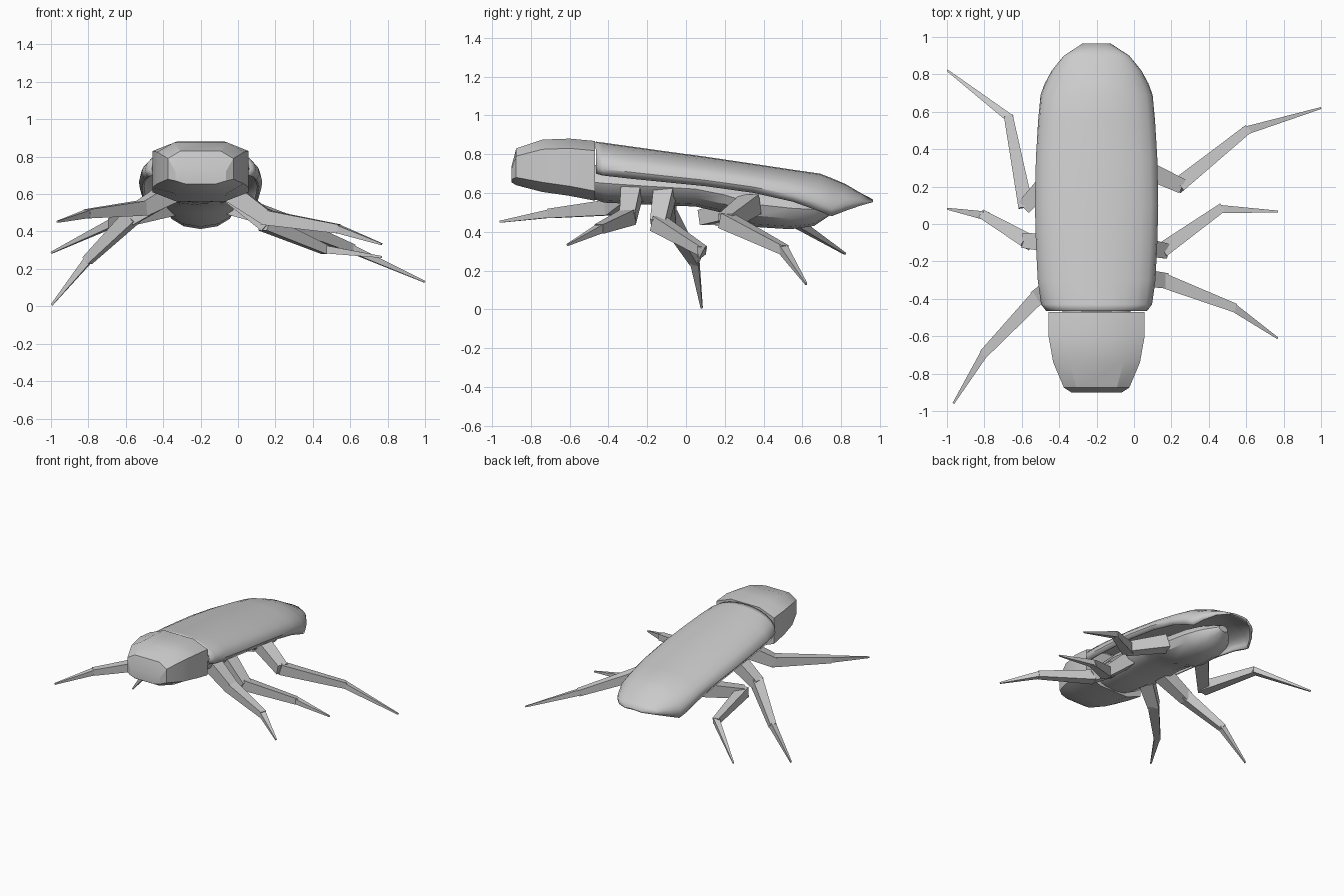
import bpy, bmesh, math
from mathutils import Vector, Matrix

if "Cube" in bpy.data.objects:
    bpy.data.objects.remove(bpy.data.objects["Cube"])

CX = -0.2  # the body sits left of the leg span's centre


def finish(name, bm, angle=None):
    bmesh.ops.recalc_face_normals(bm, faces=bm.faces)
    me = bpy.data.meshes.new(name)
    bm.to_mesh(me)
    bm.free()
    ob = bpy.data.objects.new(name, me)
    bpy.context.collection.objects.link(ob)
    if angle:
        bpy.ops.object.select_all(action='DESELECT')
        ob.select_set(True)
        bpy.context.view_layer.objects.active = ob
        bpy.ops.object.shade_smooth_by_angle(angle=math.radians(angle))
    return ob


def loft(rings, closed=True):
    bm = bmesh.new()
    rows = [[bm.verts.new(p) for p in ring] for ring in rings]
    n = len(rows[0])
    for a, b in zip(rows, rows[1:]):
        for i in range(n if closed else n - 1):
            j = (i + 1) % n
            bm.faces.new((a[i], a[j], b[j], b[i]))
    if closed:
        bm.faces.new(rows[0])
        bm.faces.new(rows[-1])
    return bm


# Head and thorax: octagonal sections (y, half width, bottom, top, corner drop)
def octagon(y, w, lo, hi, c):
    f = w * 0.5 if w > 0.24 else w * 0.62
    half = [(f, hi), (w, hi - c), (w, lo + c), (f, lo)]
    pts = half + [(-x, z) for x, z in reversed(half)]
    return [(CX + x, y, z) for x, z in pts]


head = [(-0.90, 0.135, 0.655, 0.735, 0.015), (-0.875, 0.175, 0.64, 0.83, 0.04),
        (-0.74, 0.232, 0.605, 0.875, 0.05), (-0.60, 0.257, 0.585, 0.88, 0.05),
        (-0.47, 0.257, 0.56, 0.868, 0.05)]
finish("head_and_thorax", loft([octagon(*s) for s in head]), 28)


# Wing cover: open arched shell (y, half width, rim height, top)
def arch(y, w, lo, hi, n=14):
    a = math.radians(18)
    pts = []
    for i in range(n + 1):
        t = -a + (math.pi + 2 * a) * i / n
        k = (math.sin(t) + math.sin(a)) / (1 + math.sin(a))
        pts.append((CX + w * math.cos(t), y, lo + (hi - lo) * k))
    return pts


shell = [(-0.465, 0.27, 0.70, 0.865), (-0.43, 0.297, 0.69, 0.86), (-0.30, 0.315, 0.675, 0.842),
         (-0.10, 0.325, 0.655, 0.814), (0.10, 0.33, 0.635, 0.787), (0.35, 0.325, 0.60, 0.75),
         (0.55, 0.313, 0.555, 0.72), (0.69, 0.30, 0.505, 0.70), (0.75, 0.278, 0.48, 0.677),
         (0.82, 0.24, 0.507, 0.647), (0.90, 0.175, 0.535, 0.60), (0.965, 0.075, 0.553, 0.566)]
ob = finish("wing_cover", loft([arch(*s) for s in shell], closed=False), 35)
# Turn the shell's faces outward so it thickens inward
if sum(p.normal.z * p.area for p in ob.data.polygons) < 0:
    ob.data.flip_normals()
mod = ob.modifiers.new("thickness", 'SOLIDIFY')
mod.thickness = 0.014
mod.offset = -1


# Abdomen: rounded belly under the shell (y, half width, bottom, top)
def ellipse(y, w, lo, hi, n=12):
    zc, h = (lo + hi) / 2, (hi - lo) / 2
    return [(CX + w * math.cos(2 * math.pi * i / n), y, zc + h * math.sin(2 * math.pi * i / n))
            for i in range(n)]


belly = [(-0.50, 0.17, 0.575, 0.74), (-0.42, 0.20, 0.55, 0.75), (-0.20, 0.235, 0.54, 0.73),
         (0.05, 0.225, 0.53, 0.71), (0.20, 0.21, 0.495, 0.685), (0.35, 0.19, 0.425, 0.66),
         (0.54, 0.18, 0.413, 0.63), (0.66, 0.15, 0.43, 0.60), (0.72, 0.10, 0.47, 0.58),
         (0.78, 0.04, 0.51, 0.56)]
finish("abdomen", loft([ellipse(*s) for s in belly]), 35)


# Legs: three tapering square segments each, through hip, elbow, knee, tip
def leg(name, pts):
    bm = bmesh.new()
    sizes = [(0.105, 0.08), (0.08, 0.048), (0.044, 0.01)]
    for a, b, (s0, s1) in zip(pts, pts[1:], sizes):
        a, b = Vector(a), Vector(b)
        d = b - a
        rot = d.to_track_quat('Z', 'Y').to_matrix().to_4x4()
        mat = Matrix.Translation((a + b) / 2) @ rot @ Matrix.Rotation(math.pi / 4, 4, 'Z')
        bmesh.ops.create_cone(bm, cap_ends=True, segments=4, radius1=s0 * 0.707,
                              radius2=s1 * 0.707, depth=d.length + 0.02, matrix=mat)
    finish(name, bm)


leg("front_right_leg", [(-0.04, -0.28, 0.61), (0.15, -0.30, 0.475), (0.53, -0.445, 0.415), (0.76, -0.605, 0.335)])
leg("middle_right_leg", [(-0.03, -0.11, 0.60), (0.15, -0.14, 0.44), (0.46, 0.08, 0.305), (0.76, 0.067, 0.265)])
leg("rear_right_leg", [(-0.02, 0.33, 0.54), (0.24, 0.21, 0.455), (0.60, 0.50, 0.31), (0.99, 0.617, 0.135)])
leg("front_left_leg", [(-0.36, -0.28, 0.61), (-0.51, -0.385, 0.525), (-0.80, -0.69, 0.495), (-0.96, -0.95, 0.453)])
leg("middle_left_leg", [(-0.37, -0.11, 0.60), (-0.57, -0.09, 0.475), (-0.80, 0.045, 0.25), (-0.99, 0.08, 0.015)])
leg("rear_left_leg", [(-0.36, 0.34, 0.54), (-0.58, 0.10, 0.475), (-0.67, 0.57, 0.445), (-0.99, 0.815, 0.29)])
